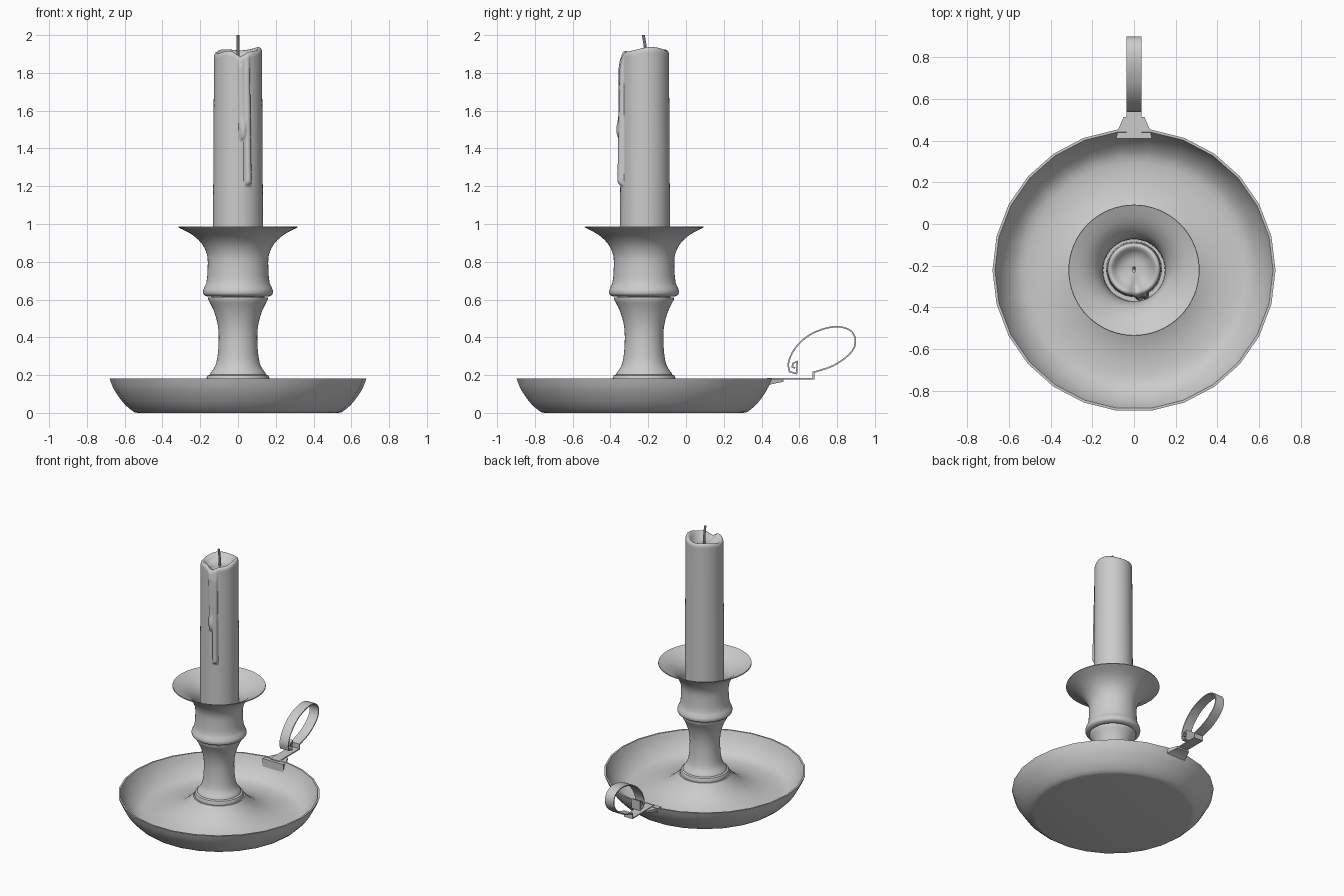
import bpy, bmesh, math
from mathutils import Vector

if "Cube" in bpy.data.objects:
    bpy.data.objects.remove(bpy.data.objects["Cube"])

CY = -0.222  # axis of dish, stem and candle


def finish(name, bm, angle=40):
    bmesh.ops.remove_doubles(bm, verts=bm.verts, dist=1e-5)
    bmesh.ops.recalc_face_normals(bm, faces=bm.faces)
    me = bpy.data.meshes.new(name)
    bm.to_mesh(me)
    bm.free()
    ob = bpy.data.objects.new(name, me)
    bpy.context.collection.objects.link(ob)
    bpy.ops.object.select_all(action='DESELECT')
    bpy.context.view_layer.objects.active = ob
    ob.select_set(True)
    bpy.ops.object.shade_smooth_by_angle(angle=math.radians(angle))
    return ob


def skin(bm, rows, closed=True):
    """Bridge equal-length rows of points with quads."""
    vs = [[bm.verts.new(p) for p in row] for row in rows]
    n = len(vs[0])
    for a, b in zip(vs, vs[1:]):
        for i in range(n if closed else n - 1):
            j = (i + 1) % n
            bm.faces.new((a[i], a[j], b[j], b[i]))
    return vs


def lathe(name, profile, segs, angle=40):
    bm = bmesh.new()
    rows = [[(r * math.cos(2 * math.pi * i / segs),
              CY + r * math.sin(2 * math.pi * i / segs), z)
             for i in range(segs)] for r, z in profile]
    skin(bm, rows)
    return finish(name, bm, angle)


def smooth_path(pts, steps):
    """Catmull-Rom through 2D points."""
    p = [Vector(q) for q in [pts[0]] + pts + [pts[-1]]]
    out = []
    for k in range(1, len(p) - 2):
        a, b, c, d = p[k - 1:k + 3]
        for s in range(steps):
            t = s / steps
            out.append(0.5 * (2 * b + (c - a) * t + (2 * a - 5 * b + 4 * c - d) * t * t
                              + (3 * b - a - 3 * c + d) * t ** 3))
    return [tuple(q) for q in out] + [tuple(p[-1])]


def strip(name, path, half, thick):
    """Flat metal band following a (y, z) path."""
    bm = bmesh.new()
    pts = [Vector(q) for q in path]
    rows = []
    for i, q in enumerate(pts):
        d1 = (q - pts[i - 1]).normalized() if i else (pts[1] - q).normalized()
        d2 = (pts[i + 1] - q).normalized() if i < len(pts) - 1 else d1
        t = (d1 + d2).normalized()
        n = Vector((-t.y, t.x)) * thick / 2 / max(0.6, t.dot(d1))
        a, b = q + n, q - n
        rows.append([(-half, *a), (half, *a), (half, *b), (-half, *b)])
    vs = skin(bm, rows)
    bm.faces.new(vs[0])
    bm.faces.new(vs[-1])
    return finish(name, bm, 35)


# Dish with raised centre
outer = [(0.55, 0.004), (0.595, 0.04), (0.635, 0.09), (0.662, 0.135), (0.68, 0.182)]
inner = [(0.668, 0.182), (0.65, 0.14), (0.62, 0.093), (0.575, 0.05), (0.52, 0.03), (0.42, 0.032),
         (0.33, 0.055), (0.26, 0.09), (0.205, 0.135), (0.175, 0.17)]
lathe("dish", [(0, 0), (0.53, 0)] + smooth_path(outer, 2) + smooth_path(inner, 2) + [(0, 0.17)], 26)

# Stem
stem = [(0.145, 0.212), (0.12, 0.25), (0.107, 0.31), (0.102, 0.4), (0.108, 0.47), (0.128, 0.54), (0.158, 0.6)]
lathe("stem", [(0, 0.165), (0.165, 0.165), (0.166, 0.185), (0.16, 0.198), (0.148, 0.203)]
      + smooth_path(stem, 3) + [(0.158, 0.61), (0, 0.61)], 40)

# Candle socket with bead and flared lip
bead = [(0.165, 0.617), (0.182, 0.627), (0.185, 0.645), (0.18, 0.66), (0.168, 0.685)]
flare = [(0.163, 0.72), (0.16, 0.8), (0.168, 0.85), (0.195, 0.9), (0.245, 0.945), (0.315, 0.982)]
bowl = [(0.313, 0.988), (0.24, 0.953), (0.188, 0.91), (0.16, 0.865), (0.15, 0.81)]
lathe("socket", [(0, 0.6), (0.14, 0.6), (0.14, 0.617)] + smooth_path(bead, 3) + smooth_path(flare, 3)
      + smooth_path(bowl, 3) + [(0.148, 0.69), (0, 0.69)], 64)


# Candle with wax runs
def run(x, z, xc, w, h, bottom, top):
    if abs(x - xc) >= w or z <= bottom or z >= top:
        return 0
    cap = min(1, (z - bottom) / 0.025) ** 0.5 * min(1, (top - z) / 0.1)
    return h * cap * (1 - ((x - xc) / w) ** 2) ** 0.5


def wax(a, z):
    x = 0.13 * math.cos(a)
    if math.sin(a) > 0:
        return 0
    t = (1.92 - z) / 0.7
    swell = math.exp(-((z - 1.5) / 0.05) ** 2)
    one = run(x, z, 0.046 + 0.004 * t, 0.017, 0.014 + 0.012 * t, 1.2, 1.93)
    two = run(x, z, 0.016 + 0.018 * t, 0.021, 0.013 + 0.012 * swell, 1.44, 1.95)
    return max(one, two)


def rim(a):
    d = (a - math.radians(276) + math.pi) % (2 * math.pi) - math.pi
    return (1.92 + 0.01 * math.cos(a - 0.5) + 0.007 * math.cos(3 * a - 0.8)
            - 0.03 * math.exp(-(d / 0.3) ** 2))


N = 150
ang = [2 * math.pi * i / N for i in range(N)]
rows = []
levels = [0.7, 0.95, 1.15] + [1.18 + 0.72 * k / 72 for k in range(73)]
for z in levels:
    row = []
    for a in ang:
        zz = z + max(0, (z - 1.7) / 0.2) * (rim(a) - 1.92)
        r = 0.134 - 0.007 * (z - 0.7) / 1.2 + wax(a, z)
        row.append((r * math.cos(a), CY + 0.005 + r * math.sin(a), zz))
    rows.append(row)
# rolled rim and melted pool: radius, blend toward pool level
for r, dz, blend in [(0.123, -0.006, 0), (0.115, 0, 0), (0.105, -0.003, 0), (0.092, -0.015, 0.1),
                     (0.07, -0.01, 0.6), (0.045, 0, 0.9), (0, 0, 1)]:
    rows.append([(r * math.cos(a), CY + 0.005 + r * math.sin(a),
                  rim(a) * (1 - blend) + 1.868 * blend + dz) for a in ang])
bm = bmesh.new()
vs = skin(bm, rows)
bm.faces.new(vs[0])
finish("candle", bm, 60)

# Wick
bm = bmesh.new()
path = [(-0.212, 1.86), (-0.214, 1.92), (-0.219, 1.96), (-0.226, 2.0)]
vs = skin(bm, [[(0.008 * math.cos(k * math.pi / 4), y + 0.008 * math.sin(k * math.pi / 4), z)
                for k in range(8)] for y, z in path])
bm.faces.new(vs[0])
bm.faces.new(vs[-1])
finish("wick", bm)

# Finger loop: flat tongue, step up, ring, and curled end
loop = [(0.675, 0.215), (0.78, 0.25), (0.865, 0.31), (0.897, 0.37), (0.88, 0.428), (0.82, 0.455),
        (0.74, 0.448), (0.65, 0.41), (0.58, 0.345), (0.543, 0.27), (0.548, 0.218)]
strip("finger_loop", [(0.43, 0.18), (0.675, 0.18)] + smooth_path(loop, 3)
      + [(0.585, 0.208), (0.589, 0.272), (0.567, 0.262), (0.562, 0.243), (0.578, 0.238)], 0.036, 0.008)

# Wedge lug joining the tongue to the dish
bm = bmesh.new()
vs = skin(bm, [[(-0.085, 0.41, 0.178), (0.085, 0.41, 0.178), (0.085, 0.41, 0.12), (-0.085, 0.41, 0.12)],
               [(-0.08, 0.445, 0.178), (0.08, 0.445, 0.178), (0.075, 0.445, 0.15), (-0.075, 0.445, 0.15)],
               [(-0.05, 0.515, 0.178), (0.05, 0.515, 0.178), (0.05, 0.515, 0.165), (-0.05, 0.515, 0.165)]])
bm.faces.new(vs[0])
bm.faces.new(vs[-1])
finish("handle_lug", bm, 30)
